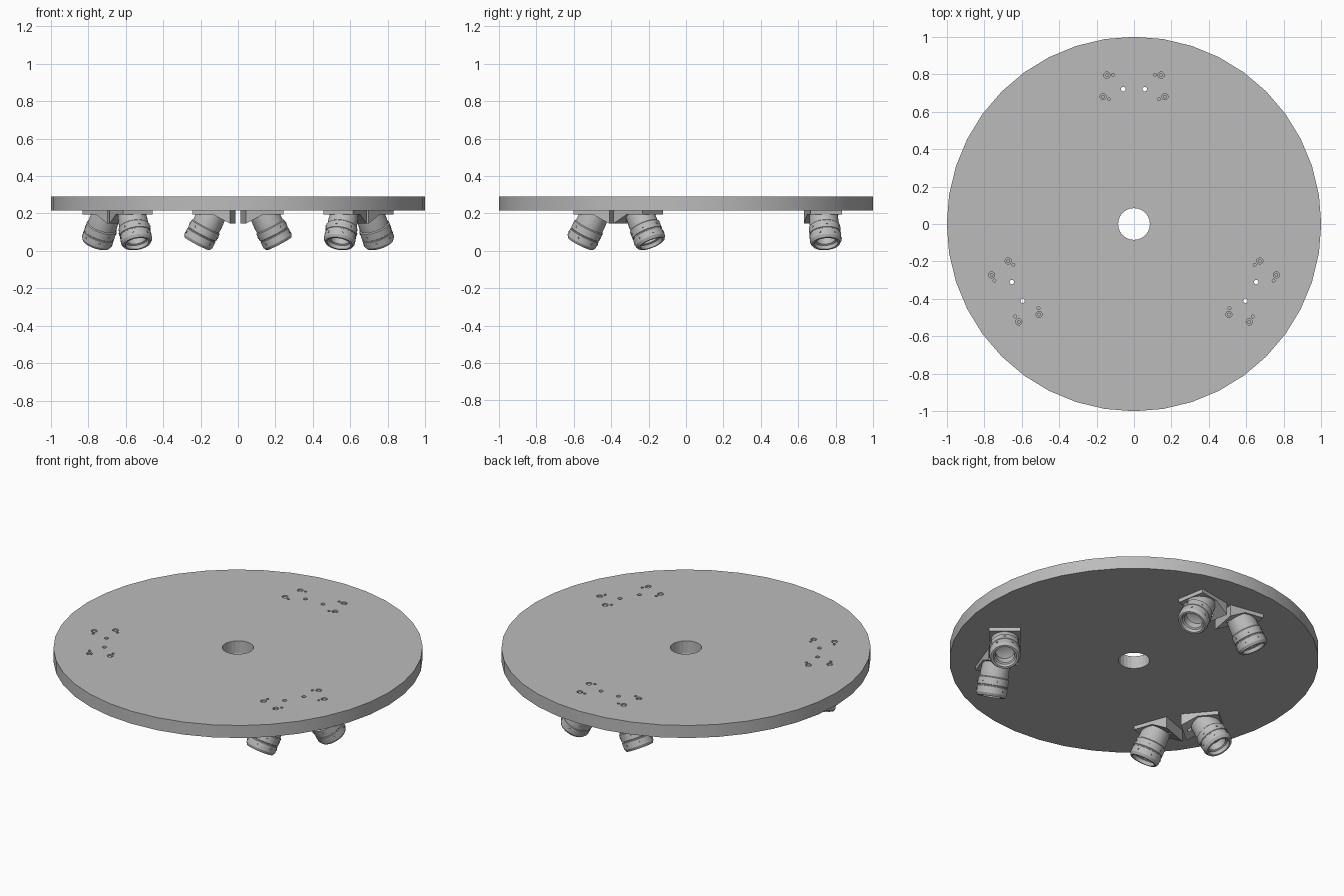
import bpy, bmesh, math
from mathutils import Matrix, Vector

cube = bpy.data.objects.get("Cube")
if cube:
    bpy.data.objects.remove(cube, do_unlink=True)

# Single satin metal colour
metal = bpy.data.materials.new("grey metal")
metal.use_nodes = True
metal.diffuse_color = (0.5, 0.5, 0.5, 1)
metal.node_tree.nodes["Principled BSDF"].inputs["Base Color"].default_value = (0.5, 0.5, 0.5, 1)

TOP, UNDER = 0.29, 0.215
TILT = math.radians(28)


def make(name, bm, matrix=Matrix()):
    bm.transform(matrix)
    bmesh.ops.recalc_face_normals(bm, faces=bm.faces)
    mesh = bpy.data.meshes.new(name)
    bm.to_mesh(mesh)
    bm.free()
    mesh.materials.append(metal)
    obj = bpy.data.objects.new(name, mesh)
    bpy.context.collection.objects.link(obj)
    return obj


def add_cylinder(bm, radius, bottom, top, sides, x=0, y=0, matrix=Matrix()):
    place = matrix @ Matrix.Translation((x, y, (bottom + top) / 2))
    bmesh.ops.create_cone(bm, cap_ends=True, segments=sides, radius1=radius,
                          radius2=radius, depth=top - bottom, matrix=place)


def cut(obj, cutter):
    mod = obj.modifiers.new("holes", "BOOLEAN")
    mod.operation = "DIFFERENCE"
    mod.solver = "EXACT"
    mod.object = cutter
    cutter.hide_render = True
    cutter.hide_set(True)


def smooth(obj):
    bpy.ops.object.select_all(action="DESELECT")
    obj.select_set(True)
    bpy.context.view_layer.objects.active = obj
    bpy.ops.object.shade_smooth_by_angle(angle=math.radians(30))


def wedge():
    # Side profile: tall inner wall, slanted seat, thin outer flange
    flange = UNDER - 0.022
    wall = 0.145
    profile = [(0, UNDER), (0, wall), ((flange - wall) / math.tan(TILT), flange),
               (0.205, flange), (0.205, UNDER)]
    bm = bmesh.new()
    face = bm.faces.new([bm.verts.new((x, -0.085, z)) for x, z in profile])
    side = bmesh.ops.extrude_face_region(bm, geom=[face])
    bmesh.ops.translate(bm, vec=(0, 0.17, 0),
                        verts=[v for v in side["geom"] if isinstance(v, bmesh.types.BMVert)])
    return bm


def barrel():
    # Lathed housing with grooves, bezel and recessed lens
    profile = [(0, 0), (0.074, 0), (0.078, 0.05), (0.078, 0.08), (0.084, 0.085),
               (0.084, 0.125), (0.081, 0.127), (0.081, 0.132), (0.084, 0.134),
               (0.084, 0.17), (0.075, 0.185), (0.064, 0.185), (0.06, 0.165),
               (0.052, 0.16), (0.052, 0.12), (0.035, 0.113), (0, 0.11)]
    bm = bmesh.new()
    verts = [bm.verts.new((r, 0, -d)) for r, d in profile]
    edges = [bm.edges.new(pair) for pair in zip(verts, verts[1:])]
    bmesh.ops.spin(bm, geom=verts + edges, cent=(0, 0, 0), axis=(0, 0, 1),
                   angle=math.tau, steps=32, use_duplicate=False)
    bmesh.ops.remove_doubles(bm, verts=bm.verts, dist=0.0005)
    # Small set screws in two rows
    for i in range(6):
        for depth, turn in ((0.105, 0), (0.152, 30)):
            spin = Matrix.Rotation(math.radians(i * 60 + turn), 4, "Z")
            aim = spin @ Matrix.Translation((0, 0, -depth)) @ Matrix.Rotation(math.pi / 2, 4, "Y")
            add_cylinder(bm, 0.006, 0.078, 0.087, 8, matrix=aim)
    bm.transform(Matrix.Translation((0.108, 0, 0.202)) @ Matrix.Rotation(-TILT, 4, "Y"))
    bmesh.ops.bisect_plane(bm, geom=bm.verts[:] + bm.edges[:] + bm.faces[:],
                           plane_co=(0, 0, UNDER), plane_no=(0, 0, 1), clear_outer=True)
    return bm


# Main disc with central opening
bm = bmesh.new()
add_cylinder(bm, 1, UNDER, TOP, 40)
disc = make("round_plate", bm)
holes = bmesh.new()
add_cylinder(holes, 0.085, 0.1, 0.4, 24)

# Three mirrored pairs of angled sensor heads
local = Matrix.Translation((0.027, 0.715, 0)) @ Matrix.Rotation(math.radians(10), 4, "Z")
for pair in range(3):
    turn = Matrix.Rotation(math.radians(120 * pair), 4, "Z")
    for side, sign in (("left", 1), ("right", -1)):
        place = turn @ Matrix.Diagonal((sign, 1, 1, 1)) @ local
        tag = f"{side}_{pair + 1}"
        bracket = make("wedge_bracket_" + tag, wedge(), place)
        smooth(make("sensor_barrel_" + tag, barrel(), place))

        # Dowel hole through plate and bracket
        pin = bmesh.new()
        add_cylinder(pin, 0.012, 0.05, 0.4, 12, 0.031, 0, place)
        cut(bracket, make("dowel_cutter_" + tag, pin))
        add_cylinder(holes, 0.012, 0.1, 0.4, 12, 0.031, 0, place)

        # Recessed bolts and small locating holes
        bolts = bmesh.new()
        for edge in (-1, 1):
            add_cylinder(holes, 0.017, 0.1, 0.4, 12, 0.13, edge * 0.058, place)
            add_cylinder(holes, 0.008, 0.1, 0.4, 8, 0.097, edge * 0.066, place)
            add_cylinder(bolts, 0.01, UNDER, TOP - 0.004, 12, 0.13, edge * 0.058, place)
        make("mounting_bolts_" + tag, bolts)

cut(disc, make("plate_hole_cutter", holes))
smooth(disc)
